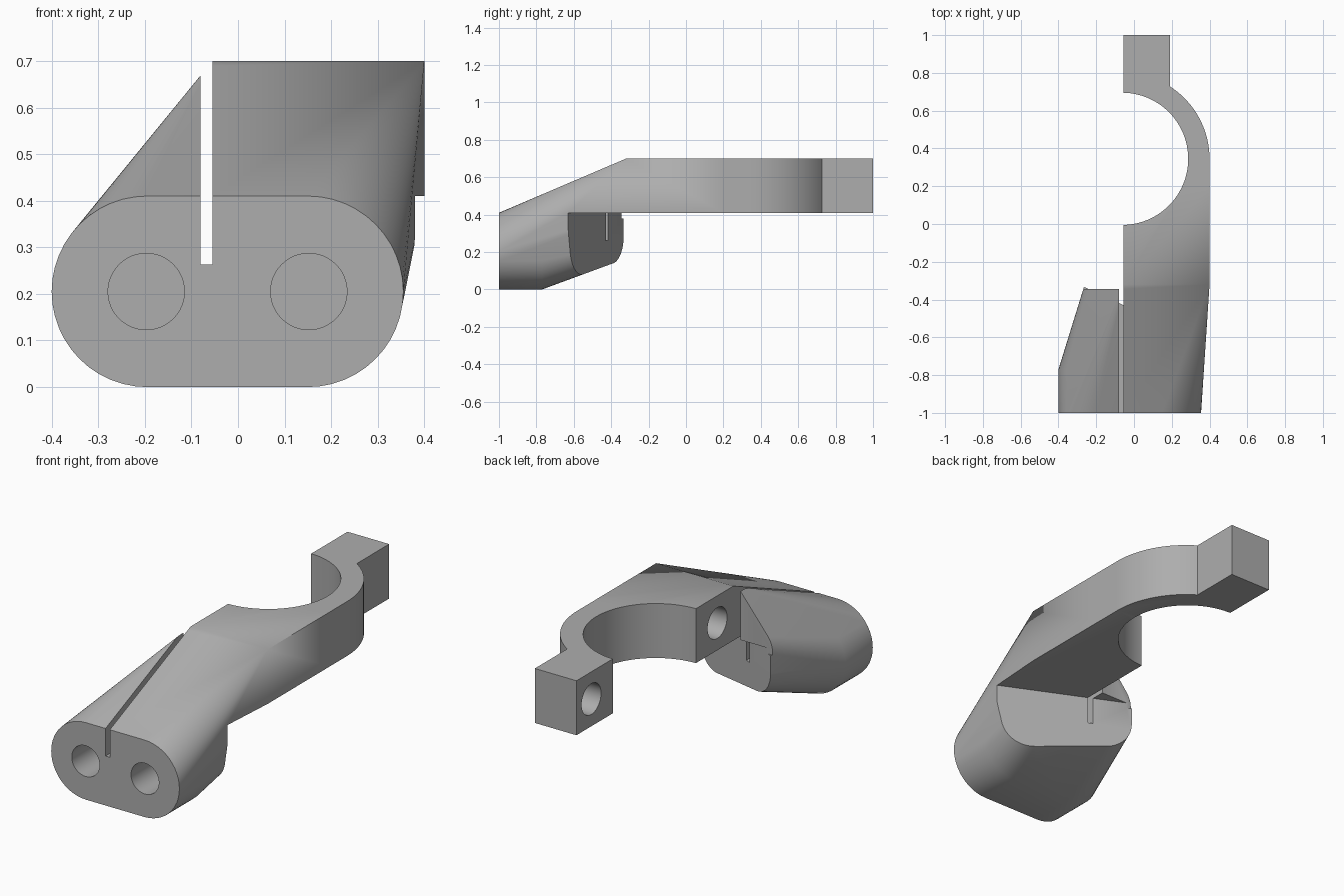
import bpy, bmesh, math
from mathutils import Matrix, Vector

cube = bpy.data.objects.get("Cube")
if cube:
    bpy.data.objects.remove(cube, do_unlink=True)

INNER = -0.055            # flat inner side of the arm
OUTER = 0.40              # outer side of the arm
LOW, HIGH = 0.41, 0.70    # arm underside and top
RING_Y = 0.345            # centre of the clamp ring
RING_R, BORE_R, HOLE_R = 0.455, 0.35, 0.082

grey = bpy.data.materials.new("plain grey")
grey.use_nodes = True
colour = (0.42, 0.42, 0.42, 1)
grey.diffuse_color = colour
grey.node_tree.nodes["Principled BSDF"].inputs["Base Color"].default_value = colour


def add_object(name, bm):
    bmesh.ops.recalc_face_normals(bm, faces=bm.faces)
    mesh = bpy.data.meshes.new(name)
    bm.to_mesh(mesh)
    bm.free()
    mesh.materials.append(grey)
    obj = bpy.data.objects.new(name, mesh)
    bpy.context.collection.objects.link(obj)
    return obj


def box(name, low, high, matrix=Matrix()):
    low, high = Vector(low), Vector(high)
    bm = bmesh.new()
    place = Matrix.Translation((low + high) / 2) @ Matrix.Diagonal((*(high - low), 1))
    bmesh.ops.create_cube(bm, size=1, matrix=matrix @ place)
    return add_object(name, bm)


def cylinder(name, centre, radius, depth, axis, segments=48):
    bm = bmesh.new()
    turn = Vector((0, 0, 1)).rotation_difference(Vector(axis)).to_matrix().to_4x4()
    bmesh.ops.create_cone(bm, cap_ends=True, segments=segments, radius1=radius,
                          radius2=radius, depth=depth,
                          matrix=Matrix.Translation(centre) @ turn)
    return add_object(name, bm)


def combine(target, tool, operation):
    mod = target.modifiers.new(tool.name, "BOOLEAN")
    mod.object, mod.operation, mod.solver = tool, operation, "EXACT"
    bpy.context.view_layer.objects.active = target
    bpy.ops.object.modifier_apply(modifier=mod.name)
    bpy.data.objects.remove(tool, do_unlink=True)


# Tapered body: hull of a rounded grip and the arm root
points = []
for y in (-1.0, -0.77):
    for cx, start in ((0.15, -90), (-0.195, 90)):
        for i in range(25):
            a = math.radians(start + 7.5 * i)
            points.append((cx + 0.205 * math.cos(a), y, 0.205 + 0.205 * math.sin(a)))
points += [(x, y, z) for x in (INNER, OUTER) for y in (-0.32, RING_Y) for z in (LOW, HIGH)]
bm = bmesh.new()
for p in points:
    bm.verts.new(p)
hull = bmesh.ops.convex_hull(bm, input=bm.verts)
spare = {g for g in hull["geom_interior"] + hull["geom_unused"] if isinstance(g, bmesh.types.BMVert)}
bmesh.ops.delete(bm, geom=list(spare), context="VERTS")
bmesh.ops.dissolve_limit(bm, angle_limit=0.002, verts=bm.verts, edges=bm.edges)
body = add_object("clamp_body", bm)

# Slanted rear face below the arm, side clearance and narrow slot
slant = Matrix.Translation((0, -0.455, 0)) @ Matrix.Rotation(-math.atan(0.46), 4, "Z")
combine(body, box("rear_cutter", (-3, 0, -1), (3, 3, LOW), slant), "DIFFERENCE")
combine(body, box("side_cutter", (-1, -0.345, 0.38), (INNER, 2, 1), ), "DIFFERENCE")
combine(body, box("slot_cutter", (-0.08, -2, 0.263), (INNER, 2, 1)), "DIFFERENCE")

# Curved arm with its end block
end_x = 0.19
stop = math.acos((end_x - INNER) / RING_R)
outline = [(INNER, 0.2), (OUTER, 0.2)]
outline += [(INNER + RING_R * math.cos(stop * i / 16), RING_Y + RING_R * math.sin(stop * i / 16))
            for i in range(17)]
outline += [(end_x, 1.0), (INNER, 1.0)]
bm = bmesh.new()
face = bm.faces.new([bm.verts.new((x, y, LOW)) for x, y in outline])
side = bmesh.ops.extrude_face_region(bm, geom=[face])["geom"]
bmesh.ops.translate(bm, vec=(0, 0, HIGH - LOW),
                    verts=[g for g in side if isinstance(g, bmesh.types.BMVert)])
combine(body, add_object("arm", bm), "UNION")

# Round clamp opening
combine(body, cylinder("bore_cutter", (INNER - 0.008, RING_Y, 0.6), BORE_R, 1.0, (0, 0, 1), 96),
        "DIFFERENCE")

# Blind holes in the front face and in the clamp faces
for x in (-0.197, 0.152):
    combine(body, cylinder("front_hole", (x, -1, 0.205), HOLE_R, 0.7, (0, 1, 0)), "DIFFERENCE")
for y in (RING_Y - 0.53, RING_Y + 0.53):
    combine(body, cylinder("clamp_hole", (INNER, y, 0.555), HOLE_R, 0.4, (1, 0, 0)), "DIFFERENCE")

bpy.ops.object.select_all(action="DESELECT")
body.select_set(True)
bpy.context.view_layer.objects.active = body
bpy.ops.object.shade_smooth_by_angle(angle=math.radians(25))
